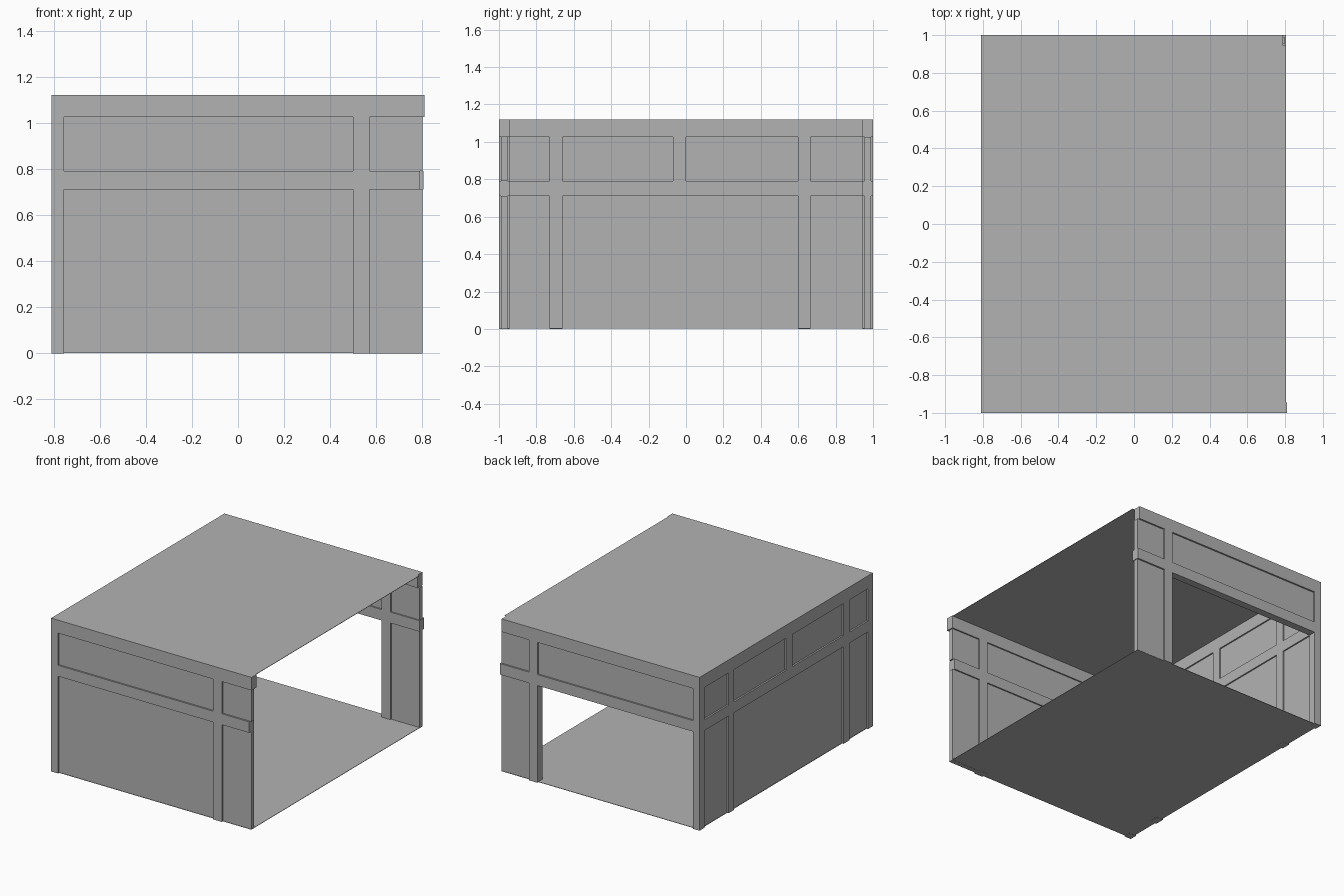
import bpy
from mathutils import Vector

cube = bpy.data.objects.get("Cube")
if cube:
    bpy.data.objects.remove(cube, do_unlink=True)

grey = bpy.data.materials.new("plain grey")
grey.use_nodes = True
colour = (0.45, 0.45, 0.45, 1)
grey.diffuse_color = colour
grey.node_tree.nodes["Principled BSDF"].inputs["Base Color"].default_value = colour


def box(name, xs, ys, zs):
    """Box between the low and high limits on each axis."""
    lo, hi = (Vector(c) for c in zip(xs, ys, zs))
    bpy.ops.mesh.primitive_cube_add(size=1)
    ob = bpy.context.object
    ob.name = ob.data.name = name
    for v in ob.data.vertices:
        v.co = (lo + hi) / 2 + v.co * (hi - lo)
    ob.data.materials.append(grey)
    return ob


# Shared limits
X, Y, TOP = 0.81, 1.0, 1.12
FRAME, INSET, PANEL = 0.055, 0.012, 0.033
RAIL = (0.71, 0.79)
BAND = (1.025, TOP)
LOWER = (0, RAIL[0])
UPPER = (RAIL[1], BAND[0])
inner_x, inner_y = -X + FRAME, Y - FRAME
post_x = (0.50, 0.57)


def end_wall(name, side, band_end, rail_end, openings):
    """Front (side -1) or back (side 1) wall with frame and inset panels."""
    def depth(a, b):
        return sorted((side * (Y - a), side * (Y - b)))
    frame = depth(0, FRAME)
    panel = depth(INSET, INSET + PANEL)
    box(name + "_top_band", (inner_x, band_end), frame, BAND)
    box(name + "_rail", (inner_x, rail_end), frame, RAIL)
    box(name + "_corner_post", (-X, inner_x), frame, (0, TOP))
    box(name + "_lower_post", post_x, frame, LOWER)
    box(name + "_upper_post", post_x, frame, UPPER)
    box(name + "_upper_panel", (inner_x, post_x[0]), panel, UPPER)
    if not openings:
        box(name + "_lower_panel", (inner_x, post_x[0]), panel, (0.003, RAIL[0]))
    for label, zs in (("lower", LOWER), ("upper", UPPER)):
        box(f"{name}_{label}_end_panel", (post_x[1], 0.80), panel, zs)


end_wall("front", -1, 0.81, 0.79, openings=False)
end_wall("back", 1, 0.79, 0.805, openings=True)

# Long closed side wall
side_frame = (-X, inner_x)
side_panel = (-X + INSET, -X + INSET + PANEL)
span = (-inner_y, inner_y)
box("side_top_band", side_frame, span, BAND)
box("side_rail", side_frame, span, RAIL)
box("side_lower_panel", side_panel, span, (0.003, RAIL[0]))
box("side_upper_panel", side_panel, span, UPPER)
for label, ys in (("front", (-0.73, -0.66)), ("middle", (-0.07, 0)), ("back", (0.60, 0.665))):
    box(f"side_{label}_upper_post", side_frame, ys, UPPER)
    if label != "middle":
        box(f"side_{label}_lower_post", side_frame, ys, LOWER)

# Thin floor and roof sheets
box("floor", (-0.80, 0.80), (-0.99, 0.99), (0.001, 0.004))
box("roof", (inner_x, 0.805), span, (TOP - 0.003, TOP))
